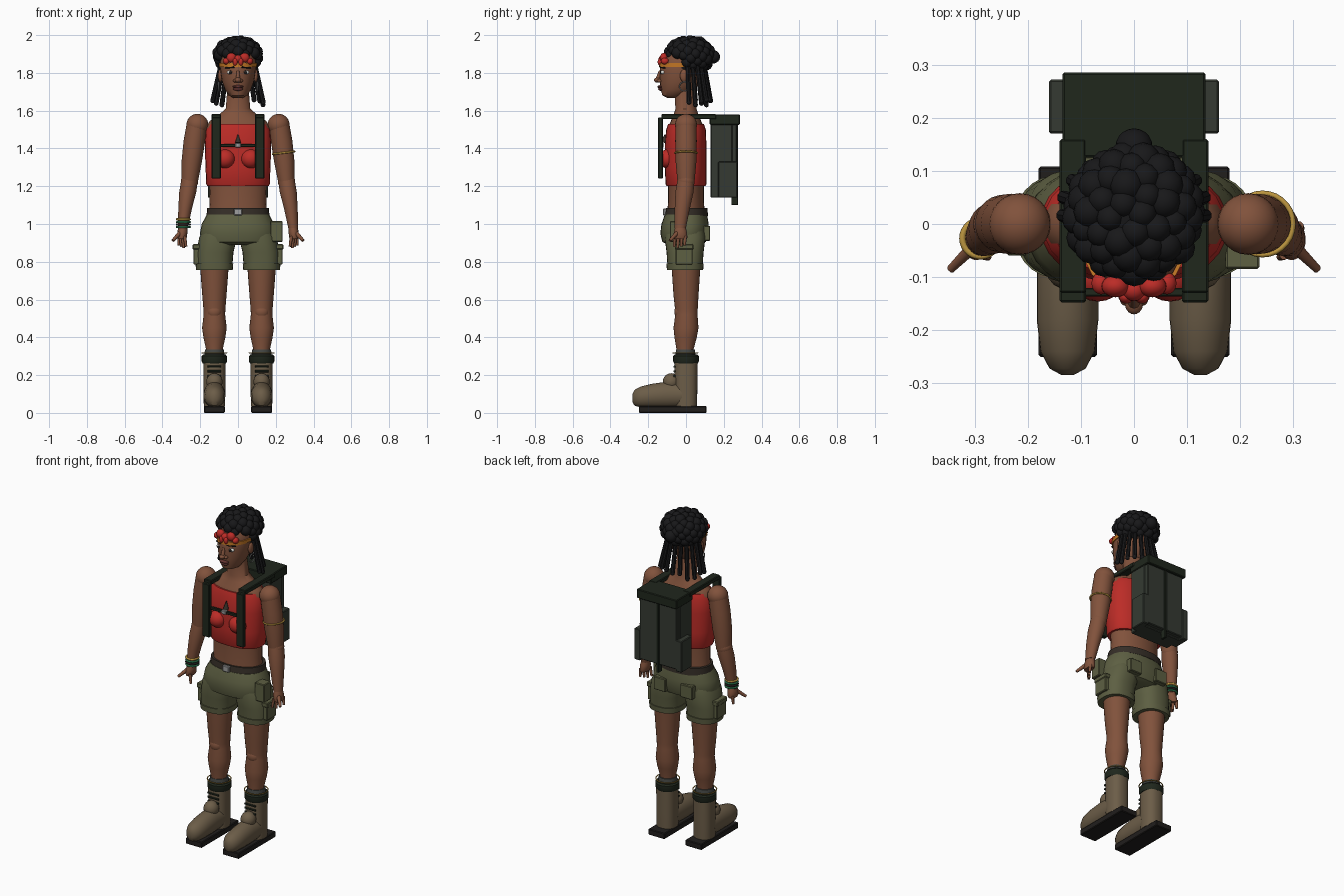
import bpy, bmesh, math, random
from mathutils import Vector, Matrix

random.seed(4)
COL = dict(skin=(.22, .085, .045), red=(.5, .025, .02), hair=(.009, .009, .01), olive=(.11, .115, .055),
           pack=(.035, .042, .032), dark=(.014, .02, .012), boot=(.15, .11, .065), belt=(.035, .027, .02),
           gold=(.5, .3, .05), orange=(.6, .2, .02), grey=(.35, .35, .35), sole=(.015, .013, .012),
           white=(.7, .7, .65), lip=(.13, .035, .03), green=(.02, .15, .06), sock=(.06, .065, .06))
MATS = {}
for k, c in COL.items():
    MATS[k] = bpy.data.materials.new(k)
    MATS[k].diffuse_color = (*c, 1)


def finish(name, bm, col, angle=40):
    bmesh.ops.recalc_face_normals(bm, faces=bm.faces)
    me = bpy.data.meshes.new(name)
    bm.to_mesh(me)
    bm.free()
    me.shade_smooth()
    me.set_sharp_from_angle(angle=math.radians(angle))
    me.materials.append(MATS[col])
    ob = bpy.data.objects.new(name, me)
    bpy.context.collection.objects.link(ob)
    return ob


def loft(name, col, rings, n=28, p=2.0, along_y=False):
    """Stack of superellipse rings (height, cx, cy, rx, ry); along_y stacks in y with cy, ry in z."""
    bm, prev = bmesh.new(), None
    for h, cx, cy, rx, ry in rings:
        ring = []
        for i in range(n):
            a = math.tau * i / n
            c, s = math.cos(a), math.sin(a)
            u = cx + rx * math.copysign(abs(c) ** (2 / p), c)
            v = cy + ry * math.copysign(abs(s) ** (2 / p), s)
            ring.append(bm.verts.new((u, h, v) if along_y else (u, v, h)))
        if prev:
            for i in range(n):
                bm.faces.new((prev[i], prev[(i + 1) % n], ring[(i + 1) % n], ring[i]))
        else:
            bm.faces.new(ring)
        prev = ring
    bm.faces.new(prev)
    return finish(name, bm, col)


def ball(name, col, loc, r, seg=20):
    r = (r, r, r) if isinstance(r, float) else r
    bm = bmesh.new()
    bmesh.ops.create_uvsphere(bm, u_segments=seg, v_segments=seg // 2 + 2, radius=1,
                              matrix=Matrix.Translation(loc) @ Matrix.Diagonal((*r, 1)))
    return finish(name, bm, col)


def box(name, col, x, y, z, bevel=.004):
    bm = bmesh.new()
    lo, hi = zip(x, y, z)
    size = [b - a for a, b in zip(lo, hi)]
    mid = [(a + b) / 2 for a, b in zip(lo, hi)]
    bmesh.ops.create_cube(bm, size=1, matrix=Matrix.Translation(mid) @ Matrix.Diagonal((*size, 1)))
    if bevel:
        bmesh.ops.bevel(bm, geom=bm.edges[:], offset=bevel, segments=1, affect='EDGES')
    return finish(name, bm, col, 30)


def rod(name, col, a, b, r1, r2, n=10):
    a, b = Vector(a), Vector(b)
    bm = bmesh.new()
    m = Matrix.Translation((a + b) / 2) @ (b - a).to_track_quat('Z', 'Y').to_matrix().to_4x4()
    bmesh.ops.create_cone(bm, cap_ends=True, segments=n, radius1=r1, radius2=r2, depth=(b - a).length, matrix=m)
    return finish(name, bm, col)


def ring(name, col, loc, r, t, rot=(0, 0, 0), scale=(1, 1, 1)):
    bpy.ops.mesh.primitive_torus_add(major_radius=r, minor_radius=t, major_segments=28, minor_segments=8,
                                     location=loc, rotation=rot)
    ob = bpy.context.object
    ob.name, ob.scale = name, scale
    ob.data.shade_smooth()
    ob.data.materials.append(MATS[col])


def mx(s, a, b):
    return (a, b) if s > 0 else (-b, -a)


# torso, neck and top
loft('torso', 'skin', [(1.04, 0, 0, .155, .10), (1.12, 0, 0, .15, .095), (1.22, 0, 0, .152, .095),
     (1.4, 0, 0, .165, .1), (1.51, 0, 0, .17, .095), (1.545, 0, 0, .15, .08), (1.58, 0, 0, .1, .065),
     (1.61, 0, 0, .065, .056), (1.72, 0, -.01, .056, .052)])
loft('crop_top', 'red', [(1.2, 0, 0, .162, .102), (1.21, 0, 0, .168, .108), (1.3, 0, -.002, .172, .11),
     (1.42, 0, -.002, .176, .11), (1.5, 0, 0, .17, .105), (1.53, 0, 0, .152, .095)], p=2.3)
# head
loft('head', 'skin', [(1.668, 0, -.07, .025, .03), (1.68, 0, -.063, .048, .062), (1.71, 0, -.045, .068, .088),
     (1.75, 0, -.03, .083, .108), (1.8, 0, -.022, .092, .118), (1.86, 0, -.015, .095, .12),
     (1.91, 0, 0, .085, .1), (1.95, 0, .01, .05, .06)])
ball('nose_tip', 'skin', (0, -.15, 1.762), (.017, .02, .014))
rod('nose_bridge', 'skin', (0, -.137, 1.81), (0, -.15, 1.765), .007, .012)
ball('upper_lip', 'lip', (0, -.136, 1.727), (.03, .016, .008))
ball('lower_lip', 'lip', (0, -.132, 1.714), (.026, .016, .009))
for s in (-1, 1):
    ball('nostril', 'skin', (s * .016, -.14, 1.758), (.011, .014, .009))
    ball('eye', 'white', (s * .04, -.121, 1.803), (.018, .013, .011))
    ball('pupil', 'sole', (s * .04, -.132, 1.803), (.008, .005, .009))
    rod('eyebrow', 'hair', (s * .02, -.137, 1.832), (s * .066, -.112, 1.826), .005, .004)
    ball('ear', 'skin', (s * .094, -.01, 1.785), (.012, .022, .033))
    ring('earring', 'grey', (s * .102, -.01, 1.728), .024, .003, (0, math.pi / 2, 0))
# headband and knotted bow
loft('headband', 'orange', [(1.832, 0, -.018, .099, .124), (1.853, 0, -.016, .102, .126)])
for x, z, r in ((0, 1.872, .022), (-.035, 1.88, .026), (.035, 1.88, .026), (-.062, 1.862, .018), (.062, 1.862, .018)):
    ball('bow_knot', 'red', (x, -.124 + abs(x) * .2, z), (r, .021, r))
for s in (-1, 1):
    ball('bow_tail', 'red', (s * .015, -.138, 1.858), (.013, .012, .02))

# curly hair: cap covered in puffs
ball('hair_cap', 'hair', (0, .022, 1.893), (.108, .112, .09))
N = 95
for i in range(N):
    z = 1 - 2 * (i + .5) / N
    a = i * 2.39996
    q = math.sqrt(1 - z * z)
    p = Vector((.106 * q * math.cos(a), .02 + .108 * q * math.sin(a), 1.892 + .08 * z))
    if (p.y < -.02 and p.z < 1.89) or p.z < 1.825:
        continue
    ball('hair_puff', 'hair', p, random.uniform(.026, .033), 12)
ball('hair_bun', 'hair', (0, .145, 1.885), .035)
# hanging locks
for i in range(11):
    a = math.radians(-8 + 196 * i / 10)
    c, s = math.cos(a), math.sin(a)
    end = (.135 * c, .03 + .1 * s, 1.63 + .03 * random.random())
    rod('hair_lock', 'hair', (.09 * c, .02 + .075 * s, 1.85), end, .012, .013, 8)
    ball('lock_tip', 'hair', end, .013, 10)

# arms and hands
for s in (-1, 1):
    ball('shoulder', 'skin', (s * .215, 0, 1.525), .058, 24)
    loft('upper_arm', 'skin', [(1.53, s * .217, 0, .055, .055), (1.44, s * .231, 0, .057, .057),
         (1.33, s * .245, 0, .054, .055), (1.22, s * .256, 0, .043, .045)])
    ball('elbow', 'skin', (s * .257, 0, 1.225), .046)
    loft('forearm', 'skin', [(1.235, s * .256, 0, .044, .045), (1.17, s * .266, -.008, .045, .048),
         (1.08, s * .28, -.02, .036, .04), (.98, s * .292, -.03, .026, .03)])
    loft('palm', 'skin', [(.99, s * .291, -.03, .022, .026), (.96, s * .294, -.03, .027, .034),
         (.93, s * .297, -.03, .026, .038), (.92, s * .298, -.03, .02, .034)])
    for k in range(4):
        y = -.058 + k * .018
        x = s * (.283 + .009 * k)
        rod('finger', 'skin', (x, y, .935), (x + s * (.004 * k - .008), y - .004, .873 + .007 * abs(k - 1)), .0095, .007)
    rod('thumb', 'skin', (s * .305, -.045, .955), (s * .345, -.085, .912), .012, .008)
ring('arm_band', 'gold', (.242, 0, 1.377), .058, .005, (0, -.12, 0))
for z, c in ((1.025, 'gold'), (1.01, 'green'), (.997, 'sole'), (.984, 'green')):
    ring('bracelet', c, (-.289, -.027, z), .034, .006)

# shorts
loft('shorts_hips', 'olive', [(.89, 0, -.01, .12, .085), (.905, 0, -.01, .19, .115), (.95, 0, -.008, .202, .128),
     (1.0, 0, -.005, .192, .125), (1.05, 0, 0, .165, .112)], p=2.3)
loft('belt', 'belt', [(1.042, 0, .002, .167, .114), (1.085, 0, .004, .163, .11)], p=2.2)
box('belt_buckle', 'grey', (-.022, .022), (-.121, -.1), (1.045, 1.082))
for s in (-1, 1):
    loft('shorts_leg', 'olive', [(.765, s * .125, -.005, .094, .092), (.85, s * .122, -.005, .098, .098),
         (.93, s * .105, -.005, .1, .108), (.97, s * .1, -.005, .085, .1)], p=2.4)
    loft('shorts_cuff', 'olive', [(.757, s * .125, -.005, .097, .096), (.79, s * .125, -.005, .1, .099)], p=2.4)
    box('cargo_pocket', 'olive', mx(s, .2, .236), (-.055, .035), (.785, .89))
    box('pocket_flap', 'olive', mx(s, .2, .24), (-.059, .039), (.865, .893))
    box('back_pocket', 'olive', mx(s, .05, .13), (.09, .128), (.91, .99))
box('hip_pouch', 'olive', (.172, .236), (-.085, -.02), (.905, 1.015))

# legs, socks and boots
for s in (-1, 1):
    x = s * .125
    loft('leg', 'skin', [(.84, x, 0, .08, .082), (.74, x, 0, .073, .074), (.62, x, 0, .064, .066),
         (.55, x, .002, .058, .06), (.52, x, .002, .057, .059), (.45, x, 0, .065, .066), (.4, x, -.002, .058, .059),
         (.34, x, -.005, .045, .046), (.28, x, -.005, .043, .045)])
    ball('kneecap', 'skin', (x, -.03, .535), (.04, .032, .04))
    loft('sock', 'sock', [(.29, x, -.003, .055, .055), (.335, x, -.003, .05, .05)])
    ring('anklet', 'gold', (x, -.003, .318), .066, .003)
    loft('boot_collar', 'dark', [(.262, x, 0, .062, .062), (.272, x, 0, .067, .068),
         (.3, x, 0, .067, .068), (.308, x, 0, .06, .06)])
    loft('boot_shaft', 'boot', [(.035, x, 0, .056, .058), (.12, x, 0, .058, .06), (.27, x, 0, .058, .061)], p=2.4)
    loft('boot_foot', 'boot', [(-.284, x, .078, .012, .02), (-.272, x, .08, .034, .042), (-.24, x, .084, .051, .055),
         (-.18, x, .09, .058, .064), (-.1, x, .095, .058, .07), (-.02, x, .095, .056, .065)], along_y=True)
    ball('boot_tongue', 'boot', (x, -.078, .165), (.043, .045, .045))
    box('boot_sole', 'sole', (x - .055, x + .055), (-.25, .108), (0, .036))
    for z in (.195, .22, .245):
        rod('boot_lace', 'dark', (x - .036, -.061, z), (x + .036, -.061, z), .006, .006, 8)

# chest straps
for s in (-1, 1):
    ball('bust', 'red', (s * .068, -.098, 1.345), (.052, .048, .05))
    box('front_strap', 'dark', mx(s, .09, .14), (-.148, -.122), (1.24, 1.565))
    box('shoulder_strap', 'dark', mx(s, .09, .14), (-.13, .16), (1.555, 1.582))
box('chest_strap', 'dark', (-.1, .1), (-.136, -.12), (1.408, 1.424), .002)
box('strap_buckle', 'grey', (-.015, .015), (-.142, -.118), (1.404, 1.43))
rod('pendant', 'belt', (0, -.116, 1.43), (0, -.112, 1.475), .016, .002)

# backpack
box('pack_body', 'pack', (-.13, .13), (.13, .245), (1.14, 1.56))
for s in (-1, 1):
    box('pack_panel', 'pack', mx(s, .006, .125), (.23, .27), (1.15, 1.54))
    box('pack_side_pocket', 'pack', mx(s, .12, .16), (.17, .272), (1.14, 1.33))
box('pack_lid', 'dark', (-.135, .135), (.125, .285), (1.525, 1.58))
box('pack_center_strap', 'dark', (-.007, .007), (.24, .275), (1.1, 1.54), .002)
